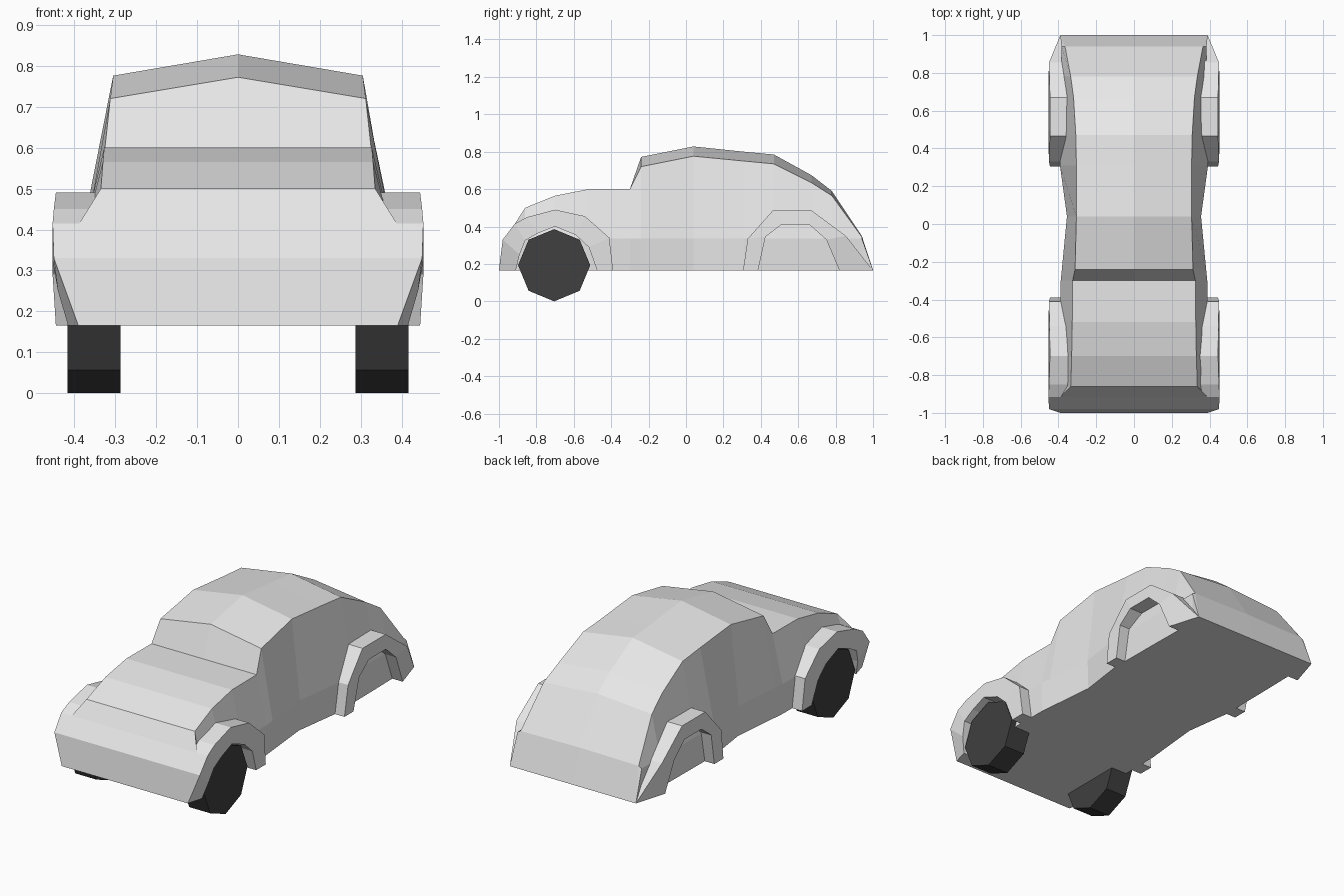
import bpy, bmesh, math
from mathutils import Matrix

if "Cube" in bpy.data.objects:
    bpy.data.objects.remove(bpy.data.objects["Cube"])

FLOOR = 0.165
WAIST = 0.335


def material(name, v):
    m = bpy.data.materials.new(name)
    m.diffuse_color = (v, v, v, 1)
    m.use_nodes = True
    m.node_tree.nodes["Principled BSDF"].inputs["Base Color"].default_value = m.diffuse_color
    return m


paint = material("light grey paint", 0.8)
rubber = material("dark rubber", 0.05)


def finish(bm, name, mat):
    bmesh.ops.remove_doubles(bm, verts=bm.verts, dist=0.0005)
    bmesh.ops.dissolve_degenerate(bm, edges=bm.edges, dist=0.0005)
    bmesh.ops.recalc_face_normals(bm, faces=bm.faces)
    me = bpy.data.meshes.new(name)
    bm.to_mesh(me)
    bm.free()
    me.materials.append(mat)
    ob = bpy.data.objects.new(name, me)
    bpy.context.collection.objects.link(ob)
    return ob


def loft(name, rings):
    """Skin closed cross-sections and cap both ends."""
    bm = bmesh.new()
    vs = [[bm.verts.new(p) for p in r] for r in rings]
    n = len(rings[0])
    for a, b in zip(vs, vs[1:]):
        for i in range(n):
            j = (i + 1) % n
            bm.faces.new((a[i], a[j], b[j], b[i]))
    for end in (vs[0], vs[-1]):
        bm.faces.new(end)
    return finish(bm, name, paint)


# Body shell: y, centre height, edge height, edge half width, waist half width
stations = [
    (-0.98, 0.33, 0.33, 0.39, 0.39),
    (-0.915, 0.415, 0.415, 0.388, 0.39),
    (-0.86, 0.50, 0.50, 0.335, 0.39),
    (-0.70, 0.565, 0.565, 0.33, 0.39),
    (-0.52, 0.60, 0.60, 0.327, 0.39),
    (-0.30, 0.60, 0.60, 0.325, 0.388),
    (-0.24, 0.772, 0.72, 0.312, 0.382),
    (0.04, 0.828, 0.776, 0.305, 0.355),
    (0.31, 0.80, 0.75, 0.305, 0.392),
    (0.47, 0.785, 0.735, 0.308, 0.39),
    (0.67, 0.675, 0.635, 0.32, 0.388),
    (0.78, 0.59, 0.565, 0.335, 0.386),
    (0.94, 0.35, 0.345, 0.365, 0.384),
]


def section(y, zc, zt, xt, xw):
    zw = min(WAIST, zt - 0.004)
    xb = xw - 0.005
    half = [(xb, FLOOR), (xw, zw), (xt, zt)]
    return ([(x, y, z) for x, z in half] + [(0, y, zc)]
            + [(-x, y, z) for x, z in reversed(half)])


def nose(y):
    """Flat sliver where the shell meets the floor."""
    xs = (0.39, 0.39, 0.39, 0, -0.39, -0.39, -0.39)
    return [(x, y, FLOOR + (0.001 if 0 < i < 6 else 0) + (0.001 if 1 < i < 5 else 0))
            for i, x in enumerate(xs)]


loft("body", [nose(-1.0)] + [section(*s) for s in stations] + [nose(1.0)])

# Fenders: outer edge and wheel opening as (y, z, x)
front_outer = [(-1, .165, .39), (-.98, .33, .45), (-.915, .415, .453), (-.85, .45, .45),
               (-.70, .49, .445), (-.54, .455, .447), (-.41, .34, .45), (-.39, .165, .445)]
front_inner = [(-.91, .165, .415), (-.89, .25, .44), (-.86, .325, .453), (-.79, .365, .453),
               (-.70, .40, .453), (-.59, .355, .453), (-.52, .29, .453), (-.475, .165, .445)]
rear_outer = [(.305, .165, .445), (.33, .335, .45), (.465, .487, .445),
              (.67, .487, .445), (.855, .35, .45), (1, .165, .39)]
rear_inner = [(.385, .165, .445), (.425, .345, .453), (.51, .41, .453),
              (.66, .41, .453), (.75, .33, .453), (.82, .165, .445)]


def fender(name, outer, inner, side):
    rings = []
    for (yo, zo, xo), (yi, zi, xi) in zip(outer, inner):
        rings.append([(side * 0.33, yo, zo), (side * xo, yo, zo),
                      (side * xi, yi, zi), (side * 0.33, yi, zi)])
    loft(name, rings)


# Front wheels: eight-sided cylinders
def wheel(name, side):
    bm = bmesh.new()
    mat = (Matrix.Translation((side * 0.352, -0.705, 0.193))
           @ Matrix.Rotation(math.pi / 2, 4, 'Y'))
    bmesh.ops.create_cone(bm, cap_ends=True, segments=8, radius1=0.193,
                          radius2=0.193, depth=0.13, matrix=mat)
    finish(bm, name, rubber)


for label, side in (("right", 1), ("left", -1)):
    fender("front_fender_" + label, front_outer, front_inner, side)
    fender("rear_fender_" + label, rear_outer, rear_inner, side)
    wheel("front_wheel_" + label, side)
